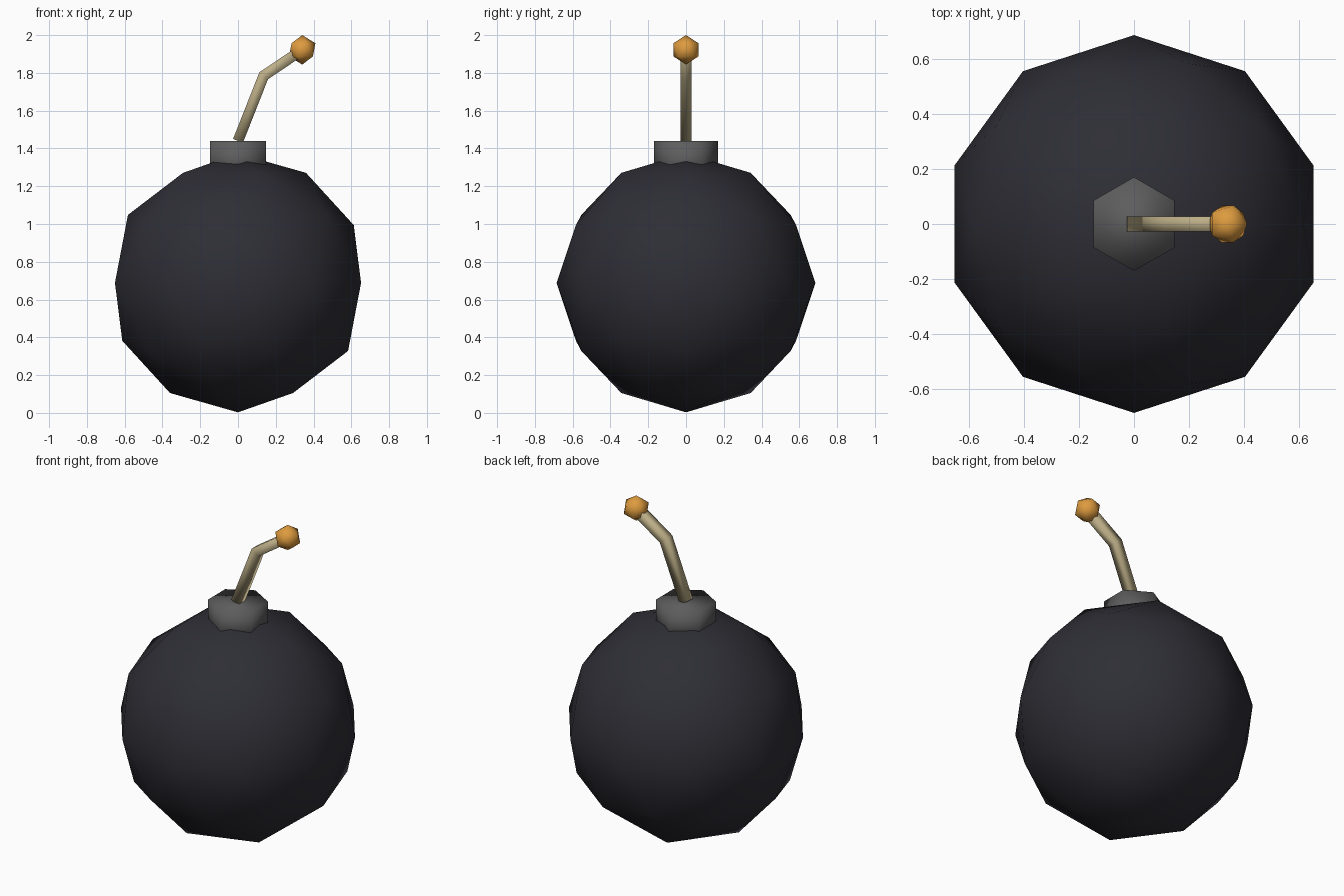
import bpy
import bmesh
from mathutils import Vector

if "Cube" in bpy.data.objects:
    bpy.data.objects.remove(bpy.data.objects["Cube"], do_unlink=True)


def make_material(name, rgb):
    mat = bpy.data.materials.new(name)
    mat.use_nodes = True
    mat.diffuse_color = (*rgb, 1)
    bsdf = mat.node_tree.nodes["Principled BSDF"]
    bsdf.inputs["Base Color"].default_value = (*rgb, 1)
    bsdf.inputs["Roughness"].default_value = 0.8
    return mat


def finish(obj, name, mat):
    obj.name = name
    obj.data.name = name
    obj.data.materials.append(mat)
    obj.data.shade_smooth()


def ico_ball(name, mat, radius, center, level):
    bpy.ops.mesh.primitive_ico_sphere_add(subdivisions=level, radius=radius, location=center)
    finish(bpy.context.object, name, mat)


def square_tube(name, mat, path, half):
    """Sweep a square along a path in the XZ plane with mitred corners."""
    bm = bmesh.new()
    points = [Vector((x, 0, z)) for x, z in path]
    dirs = [(b - a).normalized() for a, b in zip(points, points[1:])]
    rings = []
    for i, p in enumerate(points):
        before, after = dirs[max(i - 1, 0)], dirs[min(i, len(dirs) - 1)]
        tangent = (before + after).normalized()
        side = Vector((tangent.z, 0, -tangent.x)) * half / tangent.dot(after)
        depth = Vector((0, half, 0))
        rings.append([bm.verts.new(p + side * s + depth * d)
                      for s, d in ((1, 1), (1, -1), (-1, -1), (-1, 1))])
    for low, high in zip(rings, rings[1:]):
        for k in range(4):
            n = (k + 1) % 4
            bm.faces.new((low[k], low[n], high[n], high[k]))
    bm.faces.new(rings[0])
    bm.faces.new(rings[-1])
    bmesh.ops.recalc_face_normals(bm, faces=bm.faces)
    mesh = bpy.data.meshes.new(name)
    bm.to_mesh(mesh)
    bm.free()
    obj = bpy.data.objects.new(name, mesh)
    bpy.context.collection.objects.link(obj)
    finish(obj, name, mat)


shell = make_material("dark shell", (0.027, 0.027, 0.036))
metal = make_material("grey metal", (0.11, 0.11, 0.112))
cord = make_material("tan cord", (0.5, 0.42, 0.24))
spark = make_material("orange spark", (0.73, 0.33, 0.05))

# Faceted round body
ico_ball("body", shell, 0.685, (0, 0, 0.685 + 0.003), 2)

# Six-sided collar on top
bpy.ops.mesh.primitive_cylinder_add(vertices=6, radius=0.17, depth=0.2, location=(0, 0, 1.34))
finish(bpy.context.object, "collar", metal)

# Bent fuse and its glowing tip
square_tube("fuse", cord, [(0, 1.44), (0.136, 1.785), (0.34, 1.922)], 0.028)
ico_ball("fuse_tip", spark, 0.078, (0.34, 0, 1.922), 1)
